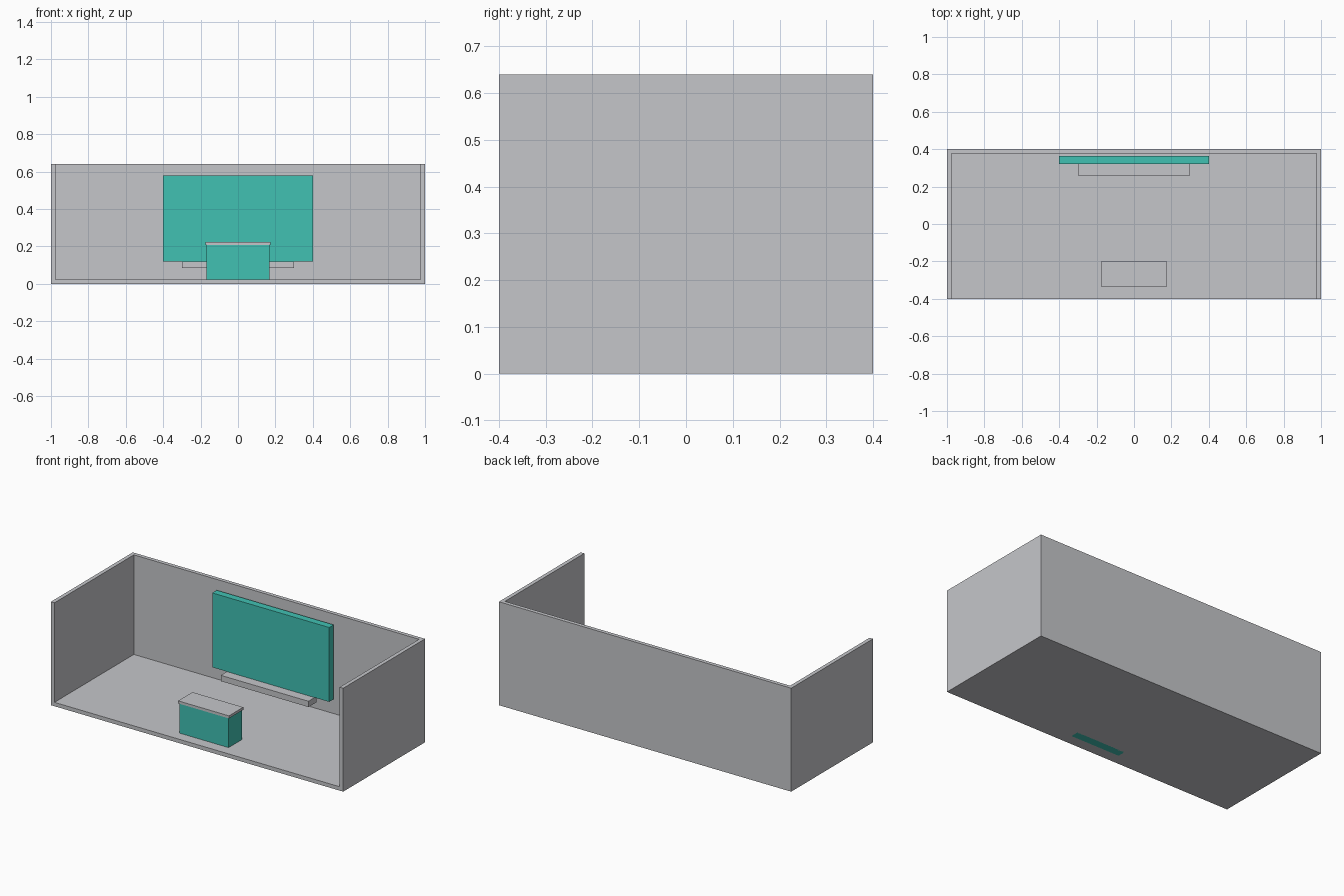
import bpy, bmesh

if "Cube" in bpy.data.objects:
    bpy.data.objects.remove(bpy.data.objects["Cube"])


def material(name, rgb):
    m = bpy.data.materials.new(name)
    m.diffuse_color = (*rgb, 1.0)
    m.use_nodes = True
    m.node_tree.nodes["Principled BSDF"].inputs["Base Color"].default_value = m.diffuse_color
    return m


grey = material("light_grey", (0.56, 0.565, 0.59))
teal = material("teal", (0.053, 0.533, 0.45))


def box(name, x, y, z, mat, open_sides=()):
    """Box from (min, max) ranges; faces along the open_sides normals are left out."""
    bm = bmesh.new()
    bmesh.ops.create_cube(bm, size=1.0)
    gone = [f for f in bm.faces
            if any(f.normal.dot(d) > 0.9 for d in open_sides)]
    bmesh.ops.delete(bm, geom=gone, context='FACES')
    for v in bm.verts:
        v.co = [lo + (c + 0.5) * (hi - lo) for c, (lo, hi) in zip(v.co, (x, y, z))]
    mesh = bpy.data.meshes.new(name)
    bm.to_mesh(mesh)
    bm.free()
    mesh.materials.append(mat)
    obj = bpy.data.objects.new(name, mesh)
    bpy.context.collection.objects.link(obj)
    return obj


# Room shell: floor, two sides and back wall, thickened inwards
room = box("room_shell", (-1, 1), (-0.4, 0.4), (0, 0.64), grey,
           open_sides=((0, 0, 1), (0, -1, 0)))
walls = room.modifiers.new("wall_thickness", 'SOLIDIFY')
walls.thickness = 0.024
walls.offset = -1
walls.use_even_offset = True

# Wall screen and the shelf below it
box("wall_screen", (-0.4, 0.4), (0.32, 0.364), (0.12, 0.58), teal)
box("wall_shelf", (-0.3, 0.3), (0.26, 0.34), (0.084, 0.12), grey)

# Counter with an overhanging top
box("counter_body", (-0.168, 0.168), (-0.332, -0.202), (0, 0.208), teal)
box("counter_top", (-0.174, 0.174), (-0.337, -0.197), (0.208, 0.224), grey)
